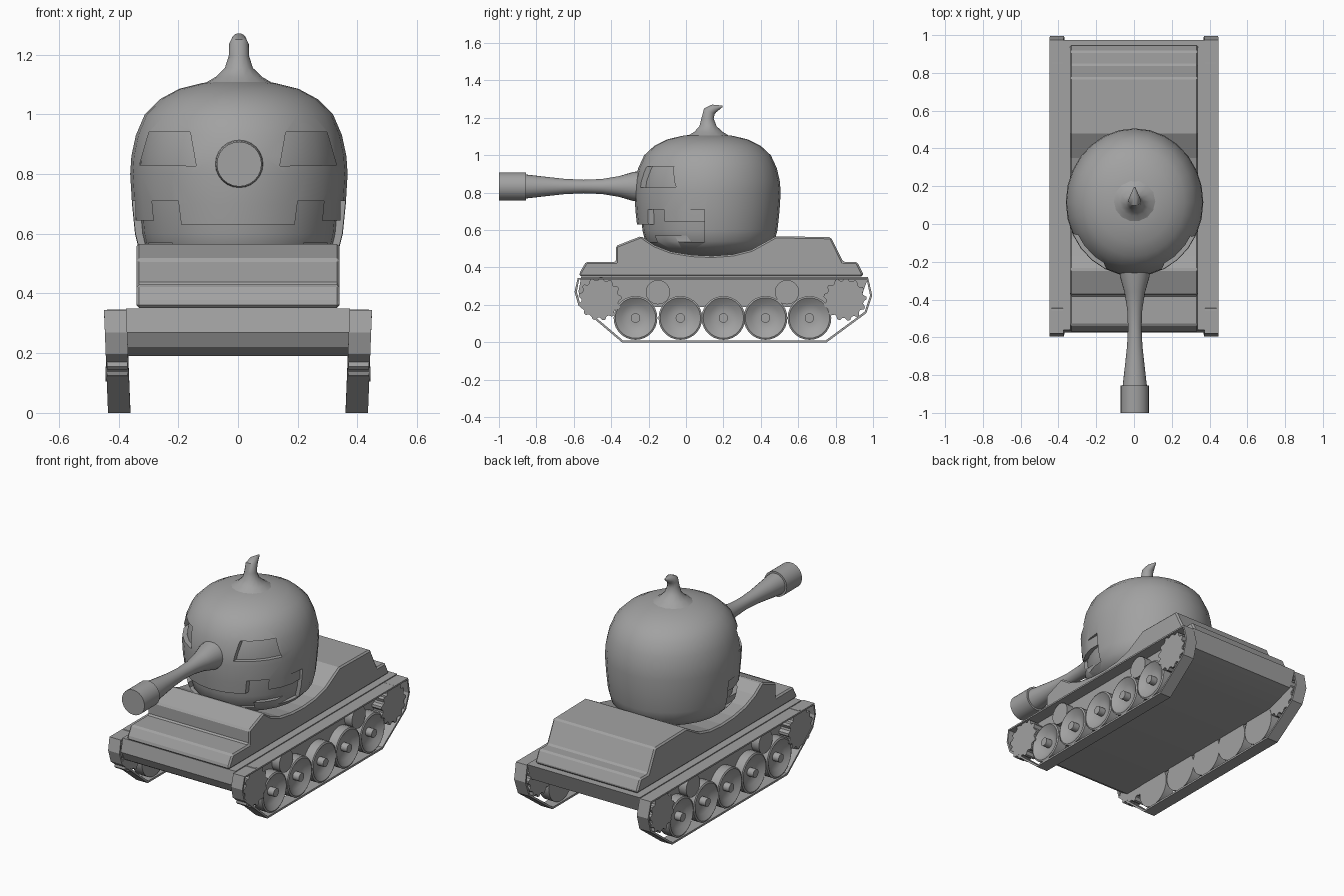
import bpy
import bmesh
from math import pi, sin, cos
from mathutils import Vector

cube = bpy.data.objects.get("Cube")
if cube:
    bpy.data.objects.remove(cube)

grey = bpy.data.materials.new("plain grey")
grey.use_nodes = True
colour = (0.36, 0.36, 0.36, 1)
grey.diffuse_color = colour
grey.node_tree.nodes["Principled BSDF"].inputs["Base Color"].default_value = colour


def finish(name, bm, smooth=None, mirror=False):
    bmesh.ops.recalc_face_normals(bm, faces=bm.faces)
    mesh = bpy.data.meshes.new(name)
    bm.to_mesh(mesh)
    bm.free()
    mesh.materials.append(grey)
    ob = bpy.data.objects.new(name, mesh)
    bpy.context.collection.objects.link(ob)
    if mirror:
        ob.modifiers.new("Mirror", 'MIRROR')
    if smooth:
        shade(ob, smooth)
    return ob


def shade(ob, angle):
    bpy.ops.object.select_all(action='DESELECT')
    ob.select_set(True)
    bpy.context.view_layer.objects.active = ob
    bpy.ops.object.shade_smooth_by_angle(angle=angle)


def loft(name, rings, **kw):
    """Skin a list of point rings and close both ends."""
    bm = bmesh.new()
    loops = [[bm.verts.new(p) for p in ring] for ring in rings]
    n = len(loops[0])
    for a, b in zip(loops, loops[1:]):
        for i in range(n):
            j = (i + 1) % n
            bm.faces.new((a[i], a[j], b[j], b[i]))
    bm.faces.new(loops[0])
    bm.faces.new(loops[-1])
    return finish(name, bm, **kw)


def circle(centre, u, v, n):
    c, u, v = Vector(centre), Vector(u), Vector(v)
    return [c + u * cos(2 * pi * i / n) + v * sin(2 * pi * i / n) for i in range(n)]


def wheel(name, y, z, profile, n=28):
    rings = [circle((x, y, z), (0, r, 0), (0, 0, r), n) for x, r in profile]
    return loft(name, rings, smooth=0.6, mirror=True)


def prism(name, pts, a, b, axis, **kw):
    """Extrude a 2D outline from a to b along x or y."""
    def put(t, p):
        return (t, p[0], p[1]) if axis == 'x' else (p[0], t, p[1])
    return loft(name, [[put(t, p) for p in pts] for t in (a, b)], **kw)


# Lower hull with a rounded nose and a sloping tail
lower = [(-0.56, 0.35), (-0.575, 0.27), (-0.55, 0.22), (-0.5, 0.19),
         (0.75, 0.19), (0.94, 0.25), (0.975, 0.35)]
prism("lower_hull", lower, -0.375, 0.375, 'x', smooth=0.5)

# Upper hull with a curved seat for the turret
upper = [(-0.57, 0.352), (-0.57, 0.37), (-0.535, 0.43), (-0.375, 0.43), (-0.375, 0.515),
         (-0.24, 0.568), (-0.17, 0.52), (-0.08, 0.485), (0.03, 0.467), (0.14, 0.462),
         (0.25, 0.47), (0.35, 0.495), (0.48, 0.567), (0.775, 0.562), (0.84, 0.43),
         (0.915, 0.43), (0.945, 0.37), (0.945, 0.352)]
hull = prism("upper_hull", upper, -0.34, 0.34, 'x')
bevel = hull.modifiers.new("Bevel", 'BEVEL')
bevel.width = 0.012
bevel.segments = 1

# Track belts, leaning slightly outward towards the top
belt = [(-0.575, 0.34), (-0.59, 0.27), (-0.57, 0.2), (-0.34, 0.005), (0.75, 0.005),
        (0.96, 0.16), (0.99, 0.25), (0.97, 0.34)]
bm = bmesh.new()
loops = [[bm.verts.new((x + 0.04 * z, y, z)) for y, z in belt] for x in (0.36, 0.435)]
for i in range(len(belt)):
    j = (i + 1) % len(belt)
    bm.faces.new((loops[0][i], loops[0][j], loops[1][j], loops[1][i]))
track = finish("track_belts", bm, mirror=True)
solid = track.modifiers.new("Solidify", 'SOLIDIFY')
solid.thickness = 0.012
solid.offset = 0

# Dished road wheels with protruding hubs
dish = [(0.368, 0.05), (0.368, 0.117), (0.43, 0.117), (0.435, 0.108), (0.43, 0.1),
        (0.412, 0.075), (0.402, 0.045), (0.402, 0.025), (0.443, 0.025)]
for k, y in enumerate((-0.27, -0.03, 0.2, 0.425, 0.66)):
    wheel(f"road_wheel_{k + 1}", y, 0.13, dish)

# Return rollers
for k, y in enumerate((-0.15, 0.54)):
    wheel(f"return_roller_{k + 1}", y, 0.268, [(0.368, 0.065), (0.425, 0.065)])

# Toothed end sprockets
teeth = 13
for name, y, z in (("front_sprocket", -0.46, 0.232), ("rear_sprocket", 0.85, 0.23)):
    outline = []
    for i in range(teeth * 4):
        r = 0.115 if i % 4 < 2 else 0.1
        t = 2 * pi * i / (teeth * 4)
        outline.append((y + r * cos(t), z + r * sin(t)))
    prism(name, outline, 0.37, 0.438, 'x', mirror=True)

# Pumpkin turret shell and the core seen through its carved openings
CY = 0.115
gourd = [(0.462, 0.14), (0.475, 0.23), (0.5, 0.295), (0.54, 0.333), (0.6, 0.348),
         (0.7, 0.358), (0.8, 0.364), (0.86, 0.36), (0.93, 0.345), (1.0, 0.315),
         (1.05, 0.265), (1.085, 0.2), (1.105, 0.12), (1.112, 0.06)]


def gourd_rings(s, n=28):
    return [circle((0.003, CY, z), (r * s, 0, 0), (0, r * s * 1.075, 0), n) for z, r in gourd]


shell = loft("pumpkin_turret", gourd_rings(1))
loft("pumpkin_core", gourd_rings(0.93)[:-2], smooth=0.7)

# Carved eyes and jagged mouth
eye = [(0.14, 0.827), (0.16, 0.94), (0.298, 0.94), (0.33, 0.83)]
half = [(0.19, 0.63), (0.2, 0.71), (0.288, 0.71), (0.282, 0.645), (0.343, 0.645),
        (0.343, 0.71), (0.5, 0.71), (0.5, 0.535), (0.3, 0.535), (0.3, 0.57),
        (0.22, 0.57), (0.22, 0.535)]
mouth = half + [(-x, z) for x, z in reversed(half)]
cutters = [prism("eye_cutter_left", eye, -0.5, 0.05, 'y'),
           prism("eye_cutter_right", [(-x, z) for x, z in eye], -0.5, 0.05, 'y'),
           prism("mouth_cutter", mouth, -0.5, 0.1, 'y')]
for cutter in cutters:
    cut = shell.modifiers.new("Cut", 'BOOLEAN')
    cut.operation = 'DIFFERENCE'
    cut.solver = 'EXACT'
    cut.object = cutter
    bpy.context.view_layer.objects.active = shell
    bpy.ops.object.modifier_apply(modifier=cut.name)
    bpy.data.objects.remove(cutter)
shade(shell, 0.7)

# Bent stem
stem = [(0.12, 1.105, 0.112, 0), (0.12, 1.125, 0.078, 0), (0.118, 1.155, 0.047, 0),
        (0.115, 1.195, 0.034, 0), (0.125, 1.235, 0.033, 0.5), (0.15, 1.25, 0.024, 1.1),
        (0.195, 1.262, 0.004, 1.3)]
loft("stem", [circle((0.003, y, z), (r, 0, 0), (0, r * cos(t), -r * sin(t)), 14)
              for y, z, r, t in stem], smooth=0.8)

# Gun barrel with a flared root and a muzzle sleeve
barrel = [(-1.0, 0.075), (-0.855, 0.075), (-0.855, 0.064), (-0.75, 0.052), (-0.65, 0.041),
          (-0.55, 0.036), (-0.45, 0.04), (-0.36, 0.055), (-0.28, 0.078), (-0.18, 0.09)]
loft("gun_barrel", [circle((0.004, y, 0.833), (r, 0, 0), (0, 0, r), 24)
                    for y, r in barrel], smooth=0.6)
